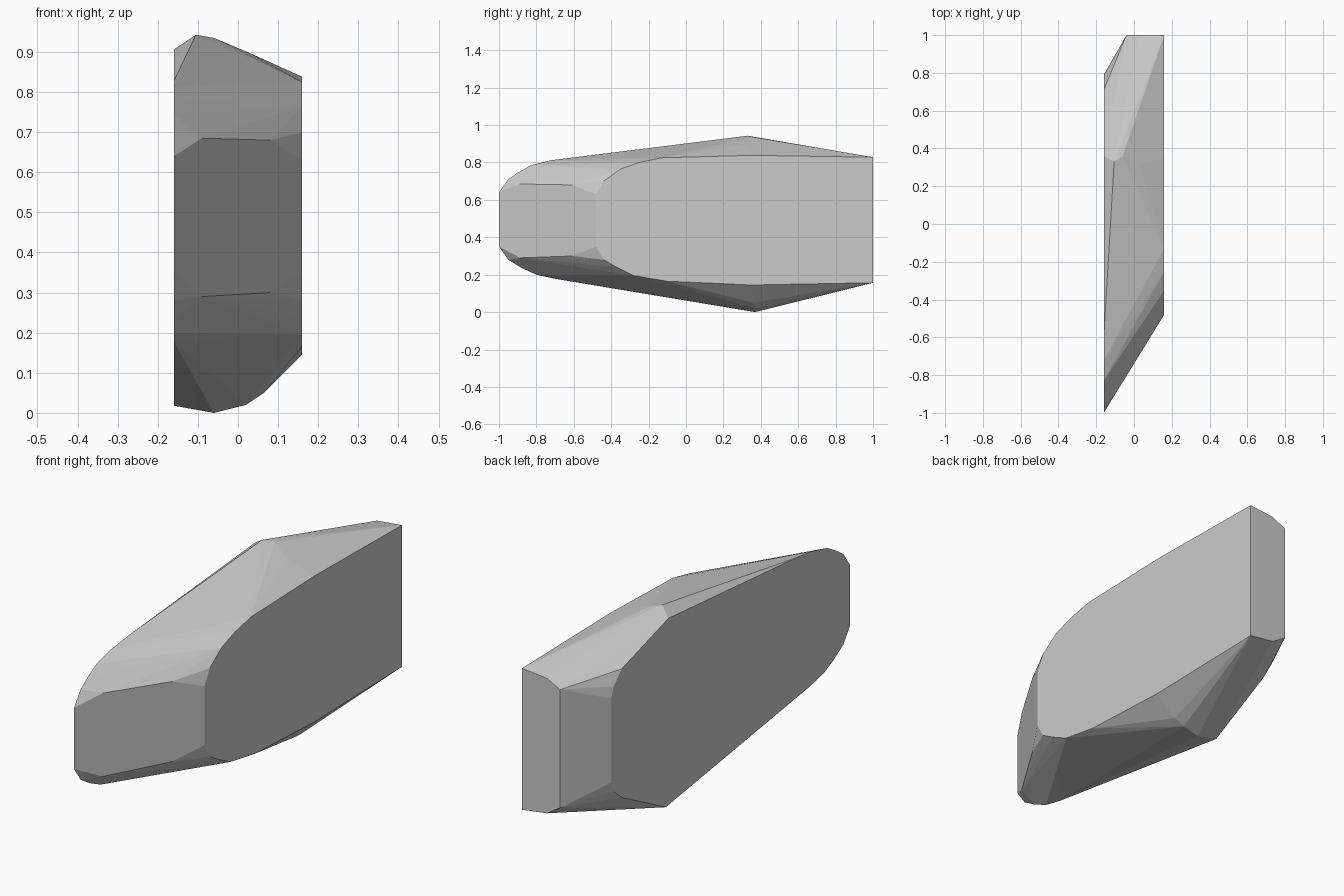
import bpy, bmesh
from math import radians

if "Cube" in bpy.data.objects:
    bpy.data.objects.remove(bpy.data.objects["Cube"])

HALF = 0.16

# Side outlines as (y, z)
left_outline = [(-1, .64), (-.95, .71), (-.9, .745), (-.83, .785), (-.72, .812), (-.6, .827),
                (.36, .906), (.71, .80), (.77, .74), (.79, .69),
                (.79, .29), (.77, .24), (.71, .19), (.38, .018),
                (-.7, .178), (-.8, .2), (-.88, .237), (-.95, .28), (-1, .35)]
right_outline = [(-.48, .63), (-.44, .70), (-.35, .765), (-.25, .80), (-.13, .825), (.35, .838),
                 (1, .828), (1, .157), (.35, .145), (-.1, .165), (-.28, .195),
                 (-.37, .24), (-.44, .28), (-.48, .35)]

# Crest, keel, rear face corners and front chamfer corners as (x, y, z)
ridge_points = [(-.105, .33, .943), (-.06, .36, .935), (.03, .32, .897),
                (-.06, .37, 0), (.02, .37, .02), (.065, .36, .05),
                (-.04, 1, .78), (.03, 1, .815), (-.04, 1, .22), (.03, 1, .175),
                (-.09, -.886, .685), (.08, -.61, .68),
                (-.09, -.886, .29), (.08, -.61, .30)]

points = [(-HALF, y, z) for y, z in left_outline]
points += [(HALF, y, z) for y, z in right_outline]
points += ridge_points

# Faceted block wrapped tightly around the outlines and ridges
bm = bmesh.new()
for p in points:
    bm.verts.new(p)
hull = bmesh.ops.convex_hull(bm, input=bm.verts)
loose = {g for g in hull["geom_interior"] + hull["geom_unused"]
         if isinstance(g, bmesh.types.BMVert)}
bmesh.ops.delete(bm, geom=list(loose), context='VERTS')
bmesh.ops.dissolve_limit(bm, angle_limit=radians(1), verts=bm.verts, edges=bm.edges)
bmesh.ops.recalc_face_normals(bm, faces=bm.faces)

mesh = bpy.data.meshes.new("faceted_block")
bm.to_mesh(mesh)
bm.free()
block = bpy.data.objects.new("faceted_block", mesh)
bpy.context.collection.objects.link(block)
